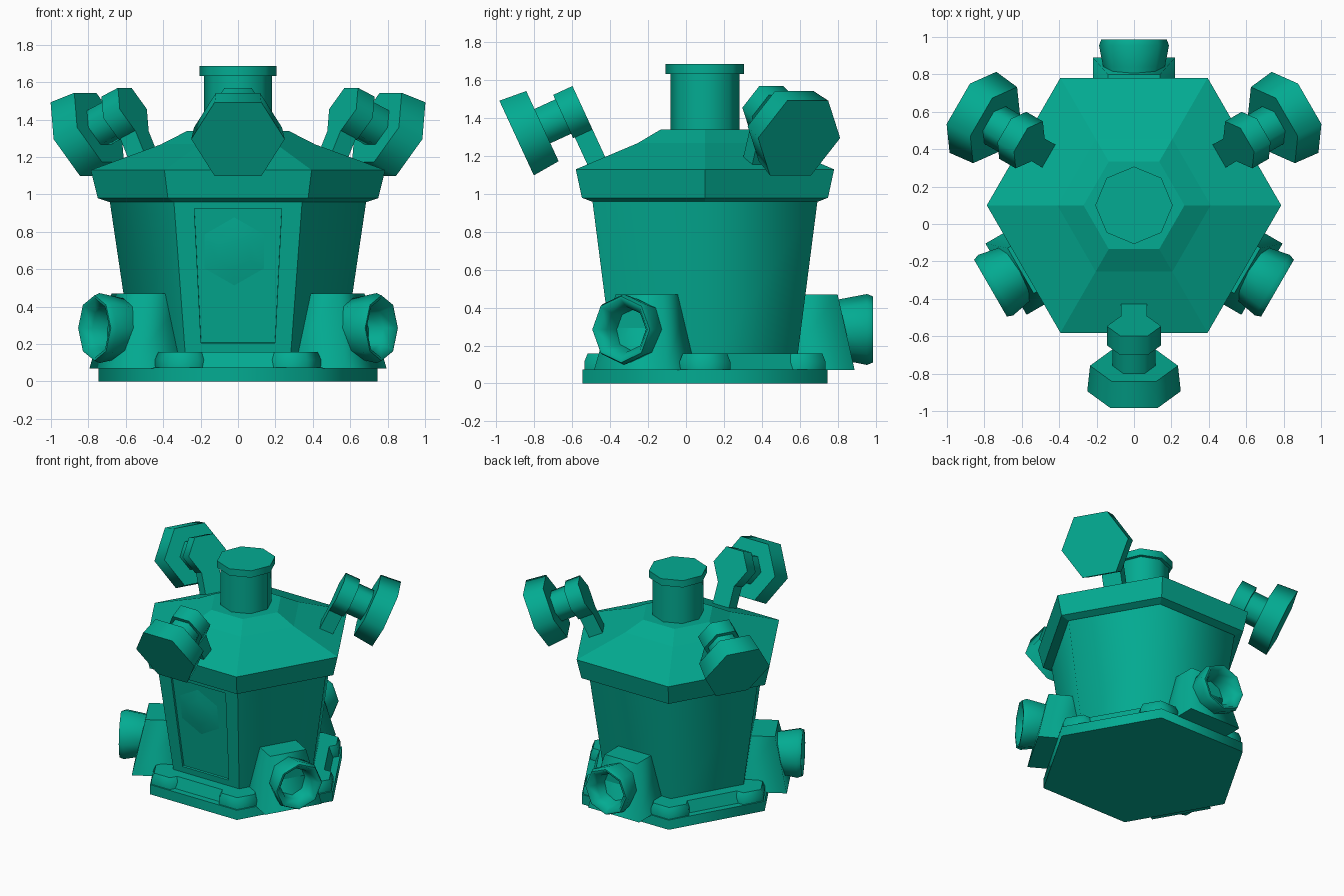
import bpy, bmesh, math
from mathutils import Matrix, Vector

if "Cube" in bpy.data.objects:
    bpy.data.objects.remove(bpy.data.objects["Cube"])

teal = bpy.data.materials.new("teal")
teal.diffuse_color = (0.001, 0.41, 0.288, 1)
teal.use_nodes = True
teal.node_tree.nodes["Principled BSDF"].inputs["Base Color"].default_value = teal.diffuse_color
AXIS = Matrix.Translation((0, 0.1, 0))      # vertical axis of the building


def finish(name, bm, matrix, smooth=None):
    bmesh.ops.recalc_face_normals(bm, faces=bm.faces)
    bm.transform(matrix)
    mesh = bpy.data.meshes.new(name)
    bm.to_mesh(mesh)
    bm.free()
    mesh.materials.append(teal)
    obj = bpy.data.objects.new(name, mesh)
    bpy.context.collection.objects.link(obj)
    if smooth:
        bpy.ops.object.select_all(action='DESELECT')
        obj.select_set(True)
        bpy.context.view_layer.objects.active = obj
        bpy.ops.object.shade_smooth_by_angle(angle=math.radians(smooth))
    return obj


def lathe_bm(sides, rings):
    """Closed solid of stacked polygon rings (radius, height)."""
    bm = bmesh.new()
    loops = []
    for r, z in rings:
        loops.append([bm.verts.new((r * math.cos(math.tau * i / sides),
                                    r * math.sin(math.tau * i / sides), z))
                      for i in range(sides)])
    for a, b in zip(loops, loops[1:]):
        for i in range(sides):
            j = (i + 1) % sides
            bm.faces.new((a[i], a[j], b[j], b[i]))
    bm.faces.new(loops[0][::-1])
    bm.faces.new(loops[-1])
    return bm


def lathe(name, sides, rings, matrix=AXIS, smooth=None):
    return finish(name, lathe_bm(sides, rings), matrix, smooth)


def block(name, bottom, top, matrix, soft_sides=False):
    """Tapered block; each end is (x inner, x outer, half width, z)."""
    bm = bmesh.new()
    for x0, x1, w, z in (bottom, top):
        for x, y in ((x0, -w), (x1, -w), (x1, w), (x0, w)):
            bm.verts.new((x, y, z))
    v = list(bm.verts)
    ends = [bm.faces.new(v[3::-1]), bm.faces.new(v[4:])]
    for i in range(4):
        j = (i + 1) % 4
        bm.faces.new((v[i], v[j], v[4 + j], v[4 + i])).smooth = soft_sides
    for f in ends:
        for e in f.edges:
            e.smooth = False
    return finish(name, bm, matrix)


def around(deg):
    """Frame whose +x points outward from the building axis."""
    return AXIS @ Matrix.Rotation(math.radians(deg), 4, 'Z')


# Base slab, roof and chimney
lathe("base", 6, [(0.747, 0), (0.747, 0.075)], smooth=65)
lathe("roof", 6, [(0.66, 0.96), (0.69, 0.96), (0.75, 0.98), (0.787, 1.13),
                  (0.41, 1.268), (0.27, 1.34)])
lathe("chimney", 8, [(0.182, 1.3), (0.182, 1.64)], smooth=50)
lathe("chimney_cap", 8, [(0.207, 1.632), (0.207, 1.685)], smooth=50)

# Tapered walls with a recessed door panel in the front face
R0, Z0, R1, Z1 = 0.553, 0.07, 0.686, 0.965


def wall_y(z):
    return -(R0 + (R1 - R0) * (z - Z0) / (Z1 - Z0)) * math.cos(math.pi / 6)


bm = lathe_bm(6, [(R0, Z0), (R1, Z1)])
bmesh.ops.recalc_face_normals(bm, faces=bm.faces)
for f in bm.faces:
    f.smooth = abs(f.normal.z) < 0.5
front = min(bm.faces, key=lambda f: f.normal.y)
front.smooth = False
for e in front.edges:
    e.smooth = False
bmesh.ops.inset_individual(bm, faces=[front], thickness=0.03)
for v in front.verts:
    high = v.co.z > 0.5
    z = 0.925 if high else 0.205
    v.co = (math.copysign(0.234 if high else 0.198, v.co.x), wall_y(z), z)
bm.normal_update()
bmesh.ops.inset_individual(bm, faces=[front], thickness=0.001, depth=-0.015)
finish("walls", bm, AXIS)

# Very shallow six-sided boss on the door panel
lean = math.atan2(wall_y(0.2) - wall_y(0.9), 0.7)
normal = Vector((0, -math.cos(lean), -math.sin(lean)))
place = Matrix.Translation((-0.02, 0.1 + wall_y(0.695) + 0.015, 0.695))
turn = normal.to_track_quat('Z', 'Y').to_matrix().to_4x4()
lathe("door_boss", 6, [(0.19, -0.001), (0.10, 0.011), (0.03, 0.014)],
      place @ turn @ Matrix.Rotation(math.pi / 6, 4, 'Z'), smooth=80)

# Footing: corner stones and low kerbs set back between them
for k in range(6):
    lathe("corner_stone", 6, [(0.155, 0.07), (0.155, 0.115), (0.135, 0.158)],
          around(60 * k) @ Matrix.Translation((0.58, 0, 0)), smooth=65)
for deg in (-90, 30, 150):
    block("kerb", (0.4, 0.60, 0.27, 0.07), (0.4, 0.57, 0.27, 0.158), around(deg))

# Hollow outlets on the other three sides
for deg in (90, -30, 210):
    frame = around(deg)
    block("outlet_block", (0.4, 0.79, 0.22, 0.07), (0.4, 0.70, 0.14, 0.47), frame, True)
    lathe("outlet_nozzle", 8,
          [(0.15, 0.66), (0.165, 0.74), (0.187, 0.855), (0.175, 0.886),
           (0.16, 0.886), (0.12, 0.83), (0.11, 0.74)],
          frame @ Matrix.Translation((0, 0, 0.285)) @ Matrix.Rotation(math.pi / 2, 4, 'Y'),
          smooth=70)

# Tilted lamps on bent stalks: local z is the lamp axis, local x points up the stalk
tilt = Matrix(((0.42, 0, 0.91, 0.994), (0, 1, 0, 0),
               (0.91, 0, -0.42, 1.295), (0, 0, 0, 1)))
for deg in (-90, 30, 150):
    frame = around(deg) @ tilt
    hexed = frame @ Matrix.Rotation(math.pi / 6, 4, 'Z')
    lathe("lamp_head", 6, [(0.235, -0.15), (0.25, 0)], hexed, 65)
    lathe("lamp_neck", 6, [(0.115, -0.30), (0.115, -0.13)], hexed, 65)
    lathe("stalk_head", 6, [(0.145, -0.382), (0.145, -0.27)], hexed, 65)
    block("stalk", (-0.31, 0.0, 0.07, -0.382), (-0.31, 0.0, 0.07, -0.28), frame)
